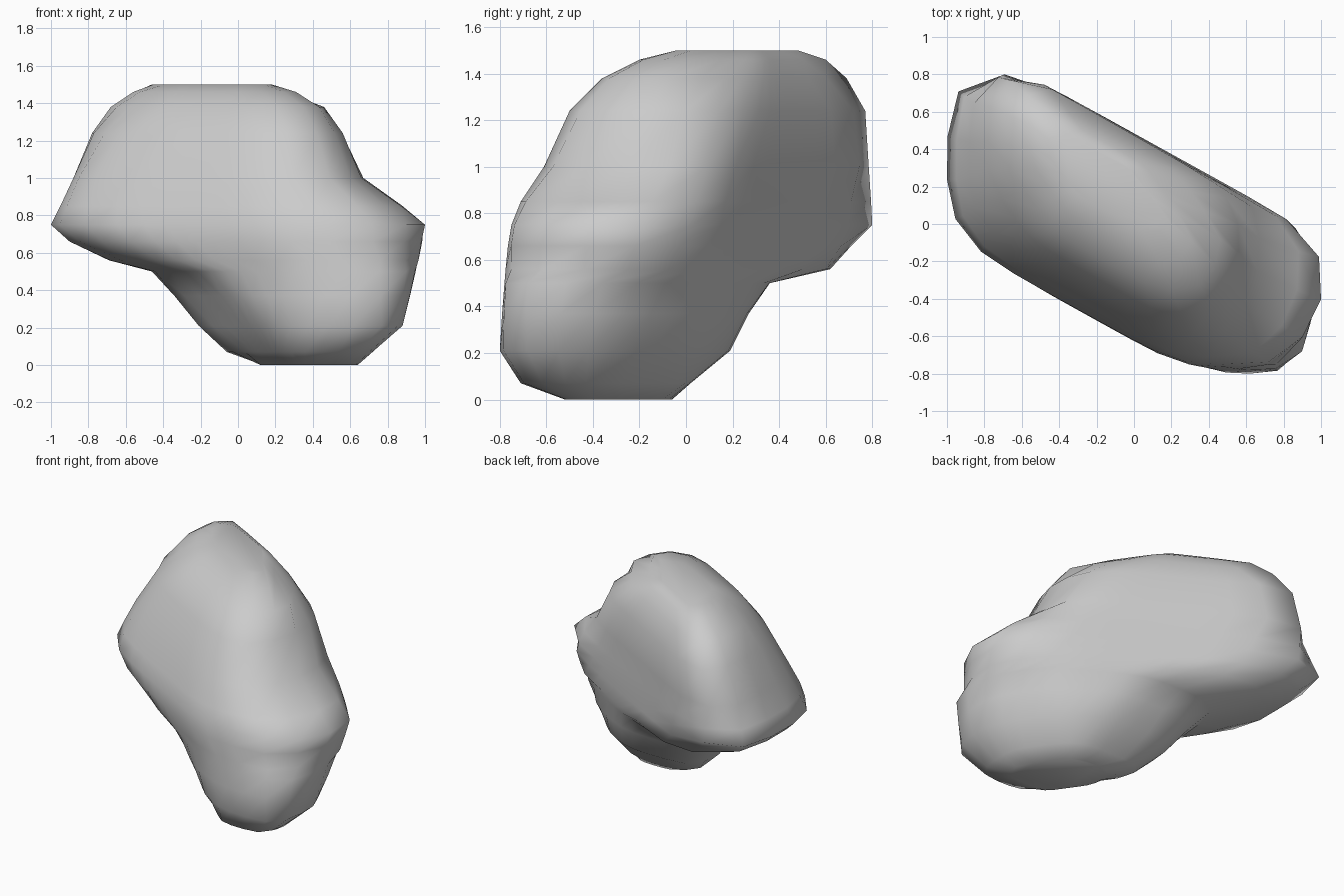
import bpy, bmesh
from math import cos, sin, pi

SEGS = 30
SLAB = (0.49, 0.87)    # across the long diagonal
CHAMFER = (0.82, 0.57)  # bevelled shoulders
ENDS = (0.82, -0.57)    # along the long diagonal

# Level sections: z, x range, y range, slab range, chamfer range
LEVELS = [
    (0.00, 0.12, 0.64, -0.52, -0.06, -0.36, 0.14, -0.05, 0.31),
    (0.07, -0.06, 0.72, -0.71, 0.02, -0.43, 0.22, -0.12, 0.40),
    (0.21, -0.21, 0.88, -0.80, 0.19, -0.48, 0.33, -0.22, 0.51),
    (0.37, -0.34, 0.92, -0.79, 0.27, -0.50, 0.38, -0.31, 0.58),
    (0.50, -0.46, 0.95, -0.78, 0.36, -0.51, 0.40, -0.41, 0.63),
    (0.56, -0.69, 0.965, -0.775, 0.62, -0.53, 0.41, -0.56, 0.66),
    (0.66, -0.90, 0.985, -0.765, 0.71, -0.55, 0.41, -0.72, 0.69),
    (0.75, -1.00, 1.00, -0.75, 0.80, -0.55, 0.41, -0.79, 0.70),
    (0.85, -0.95, 0.88, -0.71, 0.795, -0.52, 0.41, -0.75, 0.67),
    (1.00, -0.88, 0.67, -0.61, 0.785, -0.45, 0.41, -0.67, 0.60),
    (1.24, -0.78, 0.56, -0.50, 0.77, -0.35, 0.40, -0.51, 0.48),
    (1.38, -0.68, 0.46, -0.36, 0.69, -0.25, 0.34, -0.38, 0.33),
    (1.46, -0.56, 0.31, -0.20, 0.60, -0.13, 0.28, -0.27, 0.20),
    (1.50, -0.46, 0.18, -0.04, 0.48, -0.02, 0.23, -0.16, 0.12),
]


def section(z, x0, x1, y0, y1, s0, s1, c0, c1):
    """Outline cut by paired straight edges with softened corners."""
    cx, cy = (x0 + x1) / 2, (y0 + y1) / 2
    end = (ENDS[0] * (x1 - x0) - ENDS[1] * (y1 - y0)) / 2
    mid = ENDS[0] * cx + ENDS[1] * cy
    low, high = (0.90, 0.90) if z < 0.52 else (0.94, 0.85)
    cuts = [((1, 0), x0, x1), ((0, 1), y0, y1), (SLAB, s0, s1),
            (CHAMFER, c0, c1), (ENDS, mid - low * end, mid + high * end)]
    pts = []
    for i in range(SEGS):
        a = 2 * pi * i / SEGS
        dx, dy = cos(a), sin(a)
        total = 0
        for n, lo, hi in cuts:
            m = n[0] * cx + n[1] * cy
            k = n[0] * dx + n[1] * dy
            d = hi - m if k > 0 else m - lo
            total += (abs(k) / max(d, 0.03)) ** 18
        r = total ** (-1 / 18)
        pts.append((r * dx, r * dy))
    # Refit to the exact x and y extents
    ax, bx = min(p[0] for p in pts), max(p[0] for p in pts)
    ay, by = min(p[1] for p in pts), max(p[1] for p in pts)
    return [(x0 + (p - ax) / (bx - ax) * (x1 - x0),
             y0 + (q - ay) / (by - ay) * (y1 - y0), z) for p, q in pts]


# Boulder: sections lofted from the ground to the top ridge
bm = bmesh.new()
rings = [[bm.verts.new(p) for p in section(*lv)] for lv in LEVELS]
for a, b in zip(rings, rings[1:]):
    for i in range(SEGS):
        j = (i + 1) % SEGS
        bm.faces.new((a[i], a[j], b[j], b[i]))
bm.faces.new(rings[0][::-1])
bm.faces.new(rings[-1])
bmesh.ops.recalc_face_normals(bm, faces=bm.faces)
for f in bm.faces:
    f.smooth = True

mesh = bpy.data.meshes.new("boulder")
bm.to_mesh(mesh)
bm.free()
boulder = bpy.data.objects.new("boulder", mesh)
bpy.context.collection.objects.link(boulder)
